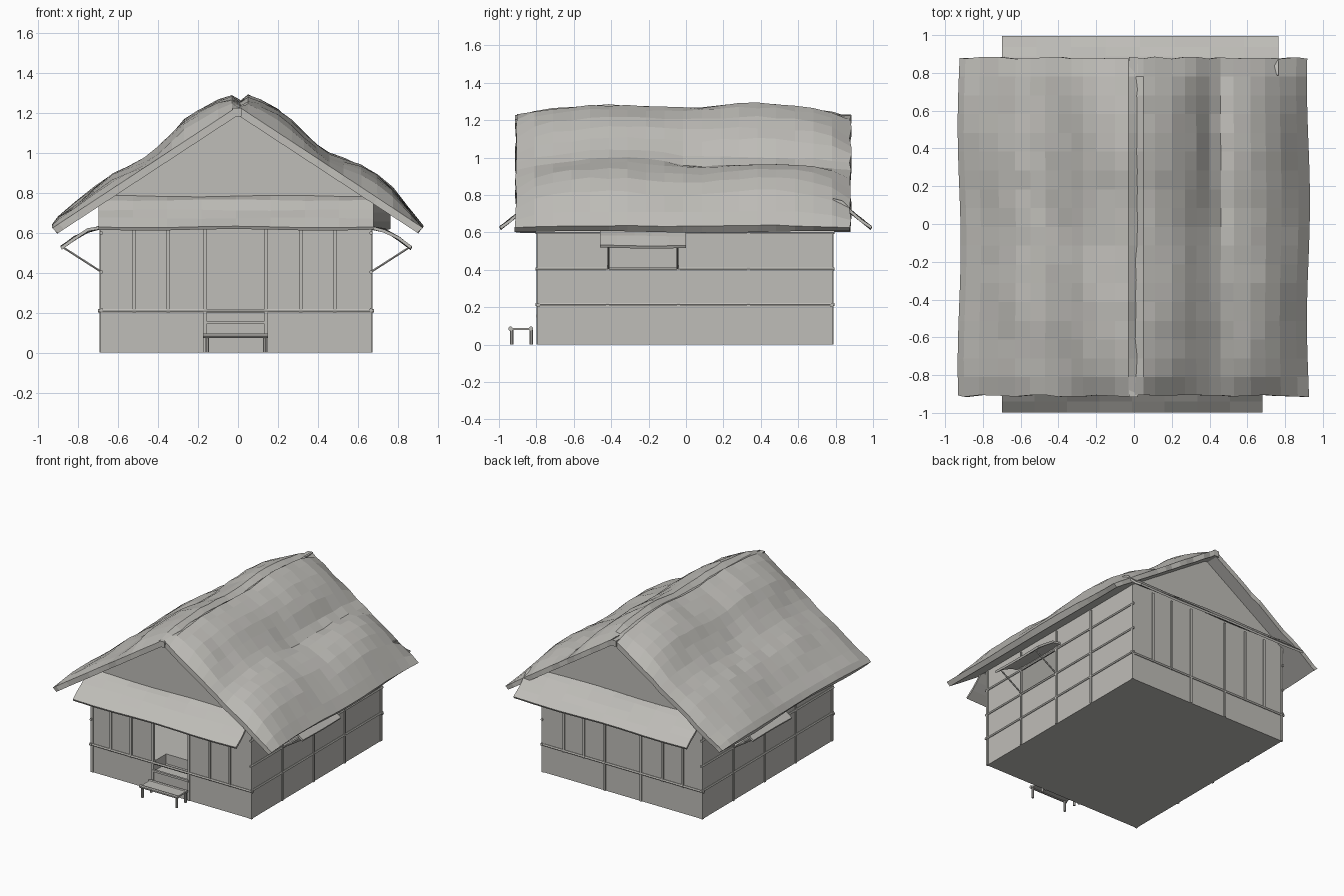
import bpy, bmesh, math, random
from mathutils import Vector, Matrix

if "Cube" in bpy.data.objects:
    bpy.data.objects.remove(bpy.data.objects["Cube"])

random.seed(4)

clay = bpy.data.materials.new("warm grey")
clay.diffuse_color = (0.52, 0.51, 0.48, 1)
clay.use_nodes = True
clay.node_tree.nodes["Principled BSDF"].inputs["Base Color"].default_value = clay.diffuse_color


def finish(name, bm):
    bmesh.ops.recalc_face_normals(bm, faces=bm.faces)
    me = bpy.data.meshes.new(name)
    bm.to_mesh(me)
    bm.free()
    me.materials.append(clay)
    ob = bpy.data.objects.new(name, me)
    bpy.context.collection.objects.link(ob)
    return ob


def boxes(name, spans):
    """One object from boxes given as (x0, x1, y0, y1, z0, z1)."""
    bm = bmesh.new()
    for x0, x1, y0, y1, z0, z1 in spans:
        vs = bmesh.ops.create_cube(bm, size=1)["verts"]
        for v in vs:
            v.co = Vector((x0 + (v.co.x + .5) * (x1 - x0),
                           y0 + (v.co.y + .5) * (y1 - y0),
                           z0 + (v.co.z + .5) * (z1 - z0)))
    return finish(name, bm)


def rods(name, pairs, r, sides=8):
    """One object from poles between point pairs; four sides give square bars."""
    bm = bmesh.new()
    turn = Matrix.Rotation(math.pi / sides, 3, 'Z')
    r /= math.cos(math.pi / sides)
    for p, q in pairs:
        p, q = Vector(p), Vector(q)
        vs = bmesh.ops.create_cone(bm, cap_ends=True, segments=sides, radius1=r,
                                   radius2=r, depth=(q - p).length)["verts"]
        rot = (q - p).to_track_quat('Z', 'Y')
        for v in vs:
            v.co = rot @ (turn @ v.co) + (p + q) / 2
    return finish(name, bm)


def loft(name, rows):
    """Closed sheet: every row is its top points, then bottom points reversed."""
    bm = bmesh.new()
    R = [[bm.verts.new(p) for p in row] for row in rows]
    m = len(R[0])
    for a, b in zip(R, R[1:]):
        for i in range(m):
            k = (i + 1) % m
            bm.faces.new((a[i], a[k], b[k], b[i]))
    for row in (R[0], R[-1]):
        for i in range(m // 2 - 1):
            bm.faces.new((row[i], row[i + 1], row[m - 2 - i], row[m - 1 - i]))
    return finish(name, bm)


XL, XR, YF, YB, T = -.685, .667, -.79, .78, .015
TOP = .755

# front wall with doorway, plain back wall
boxes("front_wall", [(XL, -.16, YF, YF + T, 0, TOP), (.14, XR, YF, YF + T, 0, TOP),
                     (-.16, .14, YF, YF + T, 0, .145), (-.16, .14, YF, YF + T, .64, TOP)])
boxes("back_wall", [(XL, XR, YB - T, YB, 0, TOP)])


# side walls, each with a window under an awning
def side_wall(name, x, y0, y1):
    z0, z1 = .41, .6
    boxes(name, [(x, x + T, YF, y0, 0, TOP), (x, x + T, y1, YB, 0, TOP),
                 (x, x + T, y0, y1, 0, z0), (x, x + T, y0, y1, z1, TOP)])


side_wall("right_wall", XR - T, -.42, -.04)
side_wall("left_wall", XL, .03, .41)

# raised floor with a sunken entrance behind the door, and the closed base
boxes("floor", [(XL + T, XR - T, YF + .15, YB - T, .2, .22),
                (XL + T, -.16, YF + T, YF + .15, .2, .22),
                (.14, XR - T, YF + T, YF + .15, .2, .22)])
boxes("entrance_pit", [(-.16, .14, YF + T, YF + .15, .13, .145),
                       (-.16, .14, YF + .15, YF + .16, .13, .2),
                       (-.17, -.16, YF + T, YF + .15, .13, .2),
                       (.14, .15, YF + T, YF + .15, .13, .2)])
boxes("base", [(XL + T, XR - T, YF + T, YB - T, 0, .01)])


def underside(x):
    return 1.19 - .655 * abs(x)


# gable triangles, tucked just into the thatch
for name, y in (("front_gable", YF), ("back_gable", YB - T)):
    bm = bmesh.new()
    tri = [(x, underside(x) + .015) for x in (XL, 0, XR)] + [(XR, TOP - .02), (XL, TOP - .02)]
    a = [bm.verts.new((x, y, z)) for x, z in tri]
    b = [bm.verts.new((x, y + T, z)) for x, z in tri]
    bm.faces.new(a)
    bm.faces.new(b)
    for i in range(5):
        k = (i + 1) % 5
        bm.faces.new((a[i], a[k], b[k], b[i]))
    finish(name, bm)

# wall posts: corners and door side posts reach the ground
post_x = (-.52, -.35, -.165, .14, .315, .485)
for name, y in (("front_posts", YF), ("back_posts", YB)):
    rods(name, [((x, y, 0 if abs(x) < .2 else .2), (x, y, .75)) for x in post_x], .008, 4)
rods("corner_posts", [((x, y, 0), (x, y, .75)) for x in (XL + .004, XR - .004)
                      for y in (YF + .004, YB - .004)], .009, 4)
rods("right_posts", [((XR, y, 0), (XR, y, .74)) for y in (-.42, -.04, .335)], .008, 4)
rods("left_posts", [((XL, y, 0), (XL, y, .74)) for y in (-.345, .03, .41)], .008, 4)

# horizontal rails, with the front one sunk low across the doorway
rods("end_rails", [((XL - .016, y, .21), (XR + .014, y, .21)) for y in (YF, YB)], .009, 6)
rods("side_rails", [((x, YF - .014, z), (x, YB + .014, z))
                    for x in (XL, XR) for z in (.215, .405, .6)], .008, 6)

# door step and bench
boxes("door_step", [(-.165, .14, YF - .012, YF + .004, .145, .16)])
boxes("bench_top", [(-.165, .145, -.945, -.825, .078, .09)])
rods("bench_edges", [((-.175, y, .085), (.15, y, .085)) for y in (-.938, -.828)], .011)
rods("bench_legs", [((x, y, 0), (x, y, .085)) for x in (-.155, .135) for y in (-.932, -.828)], .009)

# thatched roof halves: (distance from ridge, height) of the bulging top
left_profile = [(-.02, 1.245), (.03, 1.275), (.1, 1.25), (.2, 1.2), (.27, 1.155), (.33, 1.09),
                (.4, 1.02), (.47, .965), (.55, .925), (.63, .885), (.72, .82), (.82, .74),
                (.9, .68), (.932, .64)]
right_profile = [(.005, 1.245), (.05, 1.275), (.11, 1.255), (.2, 1.21), (.27, 1.155), (.33, 1.095),
                 (.4, 1.03), (.46, .985), (.53, .96), (.62, .925), (.7, .88), (.78, .81),
                 (.87, .71), (.93, .635)]


def roof_half(name, prof, s):
    n = 19
    rows = []
    for j in range(n):
        t = j / (n - 1)
        # thin rounded rim at both ends, full bulge between
        edge = min(t, 1 - t) * (n - 1)
        f = (0.0, .65, .92)[int(edge + .01)] if edge < 2.9 else 1.0
        y = -.91 + 1.79 * t
        top, bot = [], []
        for i, (x, z) in enumerate(prof):
            base = underside(x)
            wave = -.01 * math.cos(8 * y) + .006 * math.sin(5 * y + 7 * x * s)
            wave += random.uniform(-.006, .006)
            # fold in the right slope towards the back
            if s > 0 and y > -.2 and .39 < x < .48:
                wave -= .03 * min(1, (y + .2) * 2)
            h = .045 + (z - base - .045) * f + wave * f * (1 if i < len(prof) - 2 else .3)
            xo = x + (.01 * math.sin(5 * y + s) - .008) * max(x, 0) ** 3
            yo = y + (random.uniform(-.006, .006) if edge < 1 else 0)
            top.append((s * xo, yo, base + h))
            xb = xo * .97
            bot.append((s * xb, yo, 1.19 - .655 * xb))
        rows.append(top + bot[::-1])
    loft(name, rows)


roof_half("thatch_left", left_profile, -1)
roof_half("thatch_right", right_profile, 1)
rods("ridge_pole", [((-.005, -.915, 1.205), (-.005, .885, 1.205))], .022, 4)


# small sheet roofs: profile of (outward distance, height), swept along the wall
def sheet(name, prof, place, a, b, th, n=9):
    rows = []
    for j in range(n):
        u = a + (b - a) * j / (n - 1)
        w = [.004 * math.sin(7 * u + 2 * i) for i in range(len(prof))]
        top = [place(d, u, z + w[i]) for i, (d, z) in enumerate(prof)]
        bot = [place(d - th * .5, u, z + w[i] - th) for i, (d, z) in enumerate(prof)]
        rows.append(top + bot[::-1])
    loft(name, rows)


# gable aprons
apron = [(.0, .785), (.05, .765), (.1, .715), (.15, .675), (.207, .63)]
sheet("front_apron", apron, lambda d, u, z: (u, YF - d, z), -.7, .68, .014)
sheet("back_apron", apron, lambda d, u, z: (u, YB + d + .008, z), -.7, .765, .014)

# window awnings with props
awning = [(0, .635), (.07, .62), (.14, .58), (.205, .532)]
sheet("right_awning", awning, lambda d, u, z: (XR + d, u, z), -.46, 0, .014, 6)
sheet("left_awning", awning, lambda d, u, z: (XL - d, u, z), -.01, .455, .014, 6)
rods("right_props", [((XR, y, .405), (XR + .195, y, .53)) for y in (-.415, -.045)], .005, 6)
rods("left_props", [((XL, y, .405), (XL - .195, y, .53)) for y in (.035, .405)], .005, 6)
